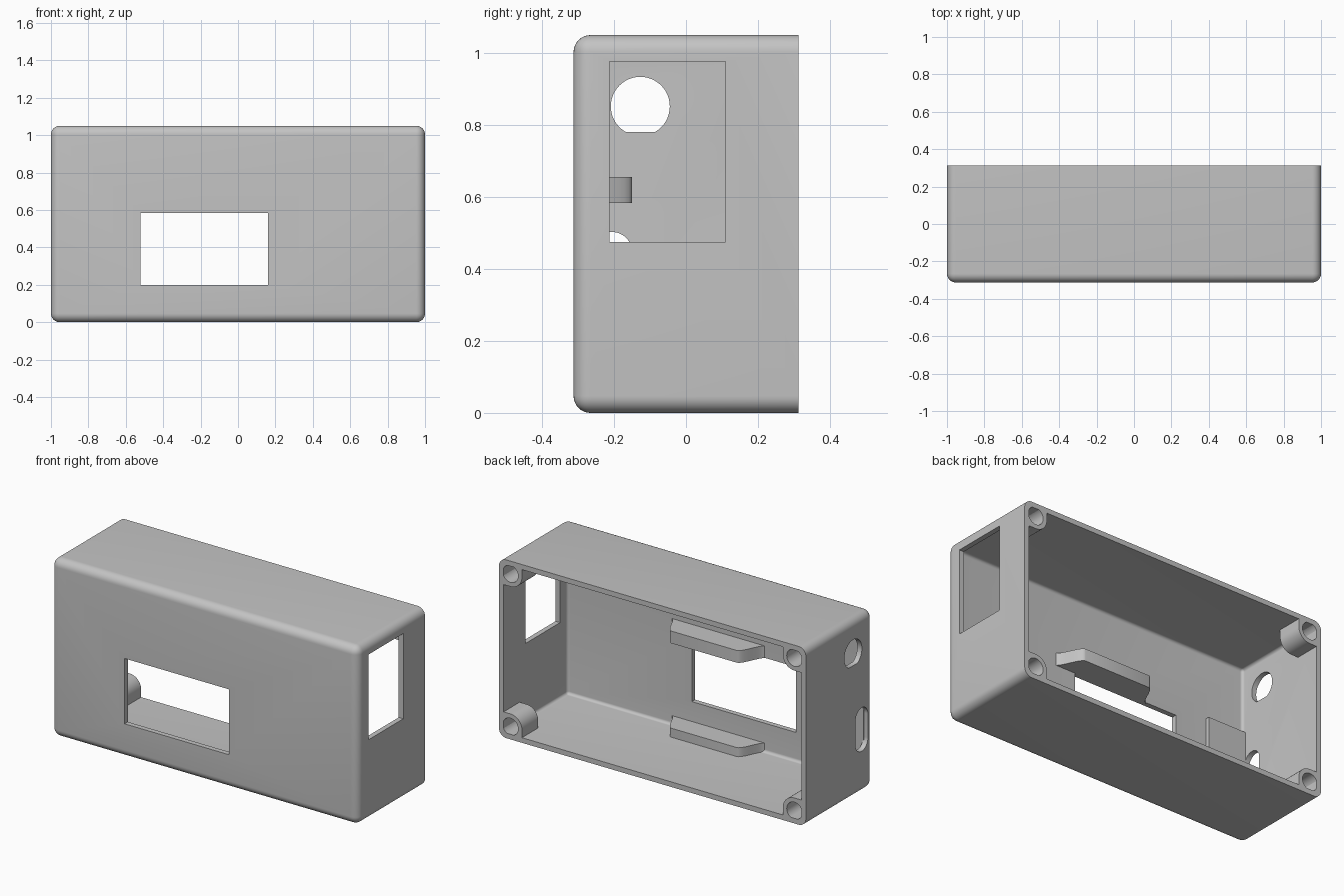
import bpy, bmesh
from math import pi, sin, cos, radians

cube = bpy.data.objects.get("Cube")
if cube:
    bpy.data.objects.remove(cube, do_unlink=True)

grey = bpy.data.materials.new("light grey plastic")
grey.use_nodes = True
grey.diffuse_color = (0.55, 0.55, 0.55, 1)
grey.node_tree.nodes["Principled BSDF"].inputs["Base Color"].default_value = (0.55, 0.55, 0.55, 1)

HW, HD, H = 1.0, 0.3125, 1.05      # half width, half depth, height
WALL, ROUND = 0.03, 0.047
FRONT = -HD + WALL                 # inner face of the front panel


def finish(name, bm):
    bmesh.ops.recalc_face_normals(bm, faces=bm.faces)
    mesh = bpy.data.meshes.new(name)
    bm.to_mesh(mesh)
    bm.free()
    mesh.materials.append(grey)
    obj = bpy.data.objects.new(name, mesh)
    bpy.context.collection.objects.link(obj)
    return obj


def prism(name, profile, axis, lo, hi):
    """Extrude a 2D profile along one axis; the other two axes keep their order."""
    def place(p, t):
        co = list(p)
        co.insert(axis, t)
        return co
    bm = bmesh.new()
    a = [bm.verts.new(place(p, lo)) for p in profile]
    b = [bm.verts.new(place(p, hi)) for p in profile]
    bm.faces.new(a)
    bm.faces.new(b)
    for i in range(len(a)):
        j = (i + 1) % len(a)
        bm.faces.new((a[i], a[j], b[j], b[i]))
    return finish(name, bm)


def box(name, x, y, z):
    return prism(name, [(x[0], y[0]), (x[1], y[0]), (x[1], y[1]), (x[0], y[1])], 2, *z)


def arc(cx, cy, r, start, end, n=24):
    return [(cx + r * cos(start + (end - start) * i / n),
             cy + r * sin(start + (end - start) * i / n)) for i in range(n + 1)]


def rounded_box(name, x, y, z, radius):
    """Box rounded on every edge except those around the back face."""
    obj = box(name, x, y, z)
    bm = bmesh.new()
    bm.from_mesh(obj.data)
    edges = [e for e in bm.edges if not all(abs(v.co.y - y[1]) < 1e-4 for v in e.verts)]
    bmesh.ops.bevel(bm, geom=edges, offset=radius, segments=8, profile=0.5, affect='EDGES')
    bmesh.ops.recalc_face_normals(bm, faces=bm.faces)
    bm.to_mesh(obj.data)
    bm.free()
    return obj


def cut(obj, cutter):
    cutter.hide_render = True
    bpy.context.view_layer.objects.active = obj
    mod = obj.modifiers.new("cut", 'BOOLEAN')
    mod.operation, mod.solver, mod.object = 'DIFFERENCE', 'EXACT', cutter
    bpy.ops.object.modifier_apply(modifier=mod.name)
    bpy.data.objects.remove(cutter, do_unlink=True)


# Open-backed case
case = rounded_box("case_shell", (-HW, HW), (-HD, HD), (0, H), ROUND)
cut(case, rounded_box("cavity", (-HW + WALL, HW - WALL), (FRONT, HD + 0.1),
                      (WALL, H - WALL), ROUND - WALL))

# Display window and side port openings
cut(case, box("window_cutter", (-0.52, 0.16), (-0.5, -0.2), (0.2, 0.585)))
cut(case, box("side_window_cutter", (0.9, 1.1), (-0.213, 0.11), (0.475, 0.977)))
jack = [(y, max(z, 0.775)) for y, z in arc(-0.127, 0.852, 0.082, -pi / 3, 4 * pi / 3, 40)]
cut(case, prism("jack_cutter", jack, 0, -1.1, -0.9))
slot = arc(-0.207, 0.445, 0.058, 0, pi) + arc(-0.207, 0.305, 0.058, pi, 2 * pi)
cut(case, prism("slot_cutter", slot, 0, -1.1, -0.9))
parts = [case]

# Screw bosses in the four back corners
INSET, BOSS = 0.075, 0.075
for side, sx in (("right", -1), ("left", 1)):
    for level, sz in (("lower", -1), ("upper", 1)):
        cx, cz = sx * (HW - INSET), H / 2 + sz * (H / 2 - INSET)
        ox, oz = INSET - 0.022, INSET - 0.022
        shape = [(ox, oz), (ox, -BOSS)] + arc(0, 0, BOSS, -pi / 2, -pi, 16) + [(-BOSS, oz)]
        boss = prism(f"{level}_{side}_screw_boss",
                     [(cx + sx * u, cz + sz * v) for u, v in shape], 1, HD - 0.15, HD)
        cut(boss, prism("screw_hole", arc(cx, cz, 0.05, 0, 2 * pi, 32)[:-1], 1, HD - 0.13, HD + 0.1))
        parts.append(boss)

# Display support ledges with swept ends
ease = [i / 12 for i in range(13)]
TIP, ROOT = -0.15, FRONT - 0.005
sweep = [(0.1 * t, ROOT + (TIP - ROOT) * (1 - cos(pi * t)) / 2) for t in ease]
ledge = [(-0.325 + u, y) for u, y in sweep] + [(0.3 - u, y) for u, y in reversed(sweep)]
parts.append(prism("upper_ledge", ledge, 2, 0.583, 0.655))
parts.append(prism("lower_ledge", ledge, 2, 0.02, 0.083))

# Thickened pad on the front panel beside the slot
parts.append(box("slot_pad", (-0.975, -0.724), (FRONT - 0.005, FRONT + 0.022), (0.02, 0.64)))

for obj in parts:
    bpy.ops.object.select_all(action='DESELECT')
    obj.select_set(True)
    bpy.context.view_layer.objects.active = obj
    bpy.ops.object.shade_smooth_by_angle(angle=radians(35))
